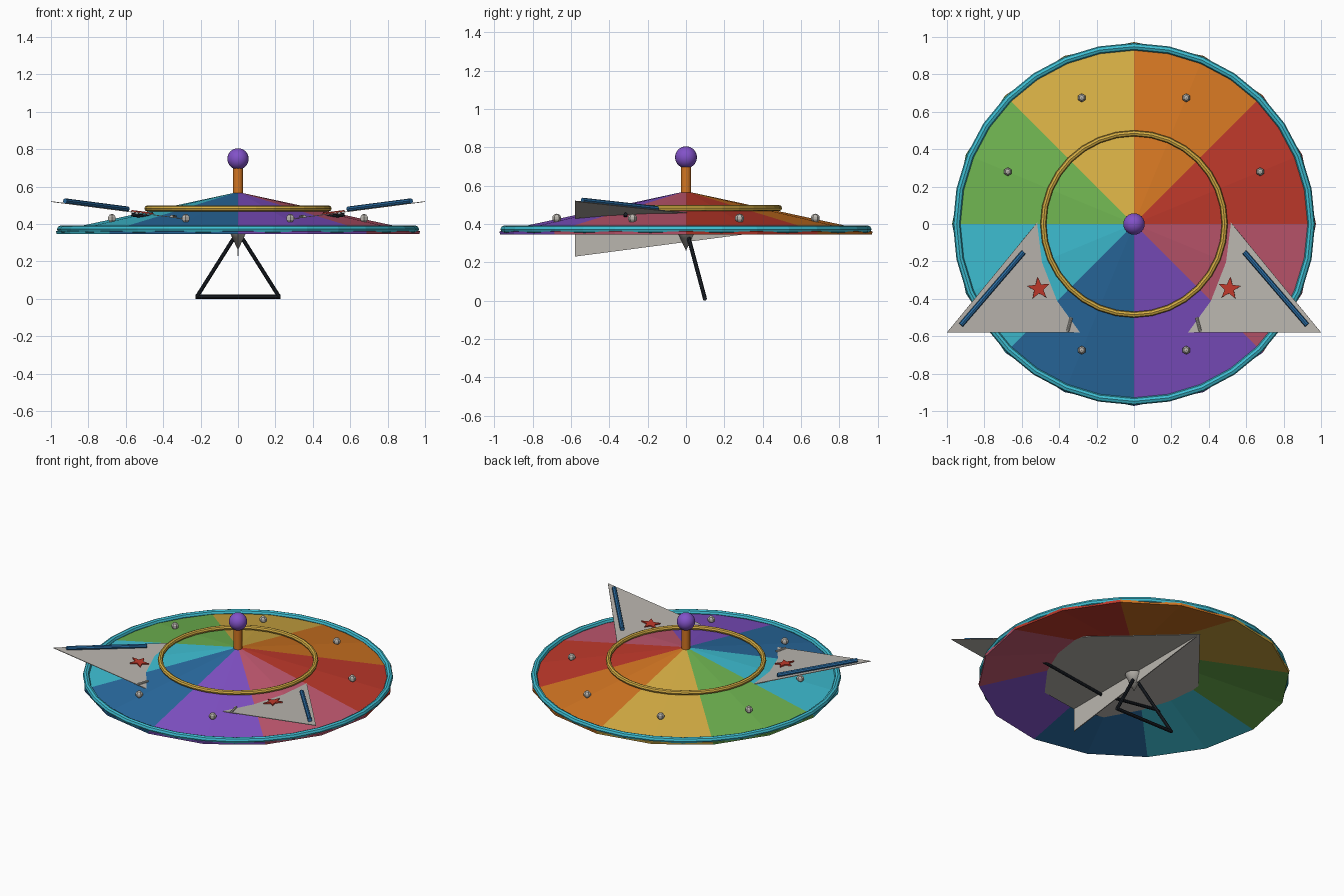
import bpy, bmesh, math
from mathutils import Vector

cube = bpy.data.objects.get("Cube")
if cube:
    bpy.data.objects.remove(cube)


def material(name, rgb):
    lin = [((c / 255 + 0.055) / 1.055) ** 2.4 for c in rgb]
    m = bpy.data.materials.new(name)
    m.use_nodes = True
    m.diffuse_color = (*lin, 1)
    m.node_tree.nodes["Principled BSDF"].inputs["Base Color"].default_value = (*lin, 1)
    return m


RED = material("red", (192, 57, 43))
ORANGE = material("orange", (211, 118, 34))
YELLOW = material("yellow", (214, 174, 68))
GREEN = material("green", (110, 178, 80))
TEAL = material("teal", (62, 190, 210))
BLUE = material("blue", (42, 108, 162))
PURPLE = material("purple", (130, 82, 200))
PINK = material("pink", (194, 88, 112))
GREY = material("light grey", (186, 182, 175))
DARK = material("near black", (28, 33, 40))
WEDGES = [RED, ORANGE, YELLOW, GREEN, TEAL, BLUE, PURPLE, PINK]


def finish(bm, name, mats):
    bmesh.ops.recalc_face_normals(bm, faces=bm.faces)
    mesh = bpy.data.meshes.new(name)
    bm.to_mesh(mesh)
    bm.free()
    for m in mats:
        mesh.materials.append(m)
    ob = bpy.data.objects.new(name, mesh)
    bpy.context.collection.objects.link(ob)
    return ob


def named(name, mat, smooth=True):
    ob = bpy.context.object
    ob.name = name
    ob.data.materials.append(mat)
    if smooth:
        bpy.ops.object.shade_smooth_by_angle(angle=math.radians(40))
    return ob


def rod(name, a, b, r, mat, sides=8):
    a, b = Vector(a), Vector(b)
    bpy.ops.mesh.primitive_cylinder_add(vertices=sides, radius=r, depth=(b - a).length,
                                        location=(a + b) / 2)
    ob = named(name, mat)
    ob.rotation_euler = (b - a).to_track_quat("Z", "Y").to_euler()


def plate(name, points, mat, thickness):
    bm = bmesh.new()
    bm.faces.new([bm.verts.new(p) for p in points])
    ob = finish(bm, name, [mat])
    mod = ob.modifiers.new("thickness", "SOLIDIFY")
    mod.thickness = thickness
    mod.offset = 0
    return ob


def ring(name, radius, tube, z, mat):
    bpy.ops.mesh.primitive_torus_add(major_segments=32, minor_segments=8, major_radius=radius,
                                     minor_radius=tube, location=(0, 0, z))
    named(name, mat, smooth=False)


# Canopy: shallow open cone with eight coloured wedges
APEX, EDGE, RADIUS = 0.571, 0.361, 0.973
bm = bmesh.new()
bmesh.ops.create_circle(bm, cap_ends=True, cap_tris=True, segments=16, radius=RADIUS)
for v in bm.verts:
    v.co.z = APEX if v.co.xy.length < 0.1 else EDGE
for f in bm.faces:
    c = f.calc_center_median()
    f.material_index = int(math.atan2(c.y, c.x) % math.tau / (math.pi / 4))
canopy = finish(bm, "canopy", WEDGES)
shell = canopy.modifiers.new("thickness", "SOLIDIFY")
shell.thickness = 0.016
shell.offset = -1 if canopy.data.polygons[0].normal.z > 0 else 1

# Rings, mast and ball
ring("rim_ring", 0.948, 0.02, 0.372, TEAL)
ring("middle_ring", 0.485, 0.016, 0.483, YELLOW)
rod("mast", (0, 0, 0.55), (0, 0, 0.72), 0.027, ORANGE, 16)
bpy.ops.mesh.primitive_uv_sphere_add(segments=24, ring_count=16, radius=0.057, location=(0, 0, 0.748))
named("mast_ball", PURPLE)

# Studs, one in the middle of each wedge
for i in range(8):
    a = math.radians(22.5 + 45 * i)
    bpy.ops.mesh.primitive_uv_sphere_add(segments=6, ring_count=5, radius=0.024,
                                         location=(0.73 * math.cos(a), 0.73 * math.sin(a), 0.43))
    named(f"stud_{i + 1}", GREY, smooth=False)

# Swept wings that pass through the canopy, with their fittings
NOSE, TAIL, SPINE, RISE = 0.64, -0.58, 0.39, 0.13


def on_wing(x, y, lift=0.0):
    return (x, y, SPINE + RISE * abs(x) + lift)


for side, s in (("left", 1), ("right", -1)):
    plate(f"{side}_wing", [on_wing(0, NOSE), on_wing(0, TAIL), on_wing(s, TAIL)], GREY, 0.004)
    rod(f"{side}_wing_strut", on_wing(s * 0.59, -0.15, 0.013), on_wing(s * 0.925, -0.54, 0.013),
        0.014, BLUE)
    rod(f"{side}_spreader", on_wing(0, -0.315, -0.014), on_wing(s * 0.57, -0.315, -0.014),
        0.01, DARK)
    rod(f"{side}_batten", on_wing(s * 0.335, -0.5, 0.005), on_wing(s * 0.355, -0.575, 0.005),
        0.008, GREY)
    star = []
    for k in range(10):
        r = 0.026 if k % 2 else 0.062
        a = math.radians(85 + 36 * k)
        star.append(on_wing(s * (0.51 + r * math.cos(a)), -0.345 + r * math.sin(a), 0.007))
    plate(f"{side}_star", star, RED, 0.008)

# Keel fin and cone under the spine
plate("keel_fin", [(0, NOSE, SPINE), (0, TAIL, SPINE), (0, TAIL, 0.23)], GREY, 0.006)
bpy.ops.mesh.primitive_cone_add(vertices=16, radius1=0.056, depth=0.12, location=(0, 0, 0.32),
                                rotation=(math.pi, 0, 0))
named("hub_cone", GREY)

# Triangular control frame
for side, s in (("left", 1), ("right", -1)):
    rod(f"{side}_frame_leg", (0, 0.005, 0.36), (s * 0.218, 0.098, 0.014), 0.011, DARK)
rod("frame_bar", (-0.226, 0.098, 0.011), (0.226, 0.098, 0.011), 0.011, DARK)
